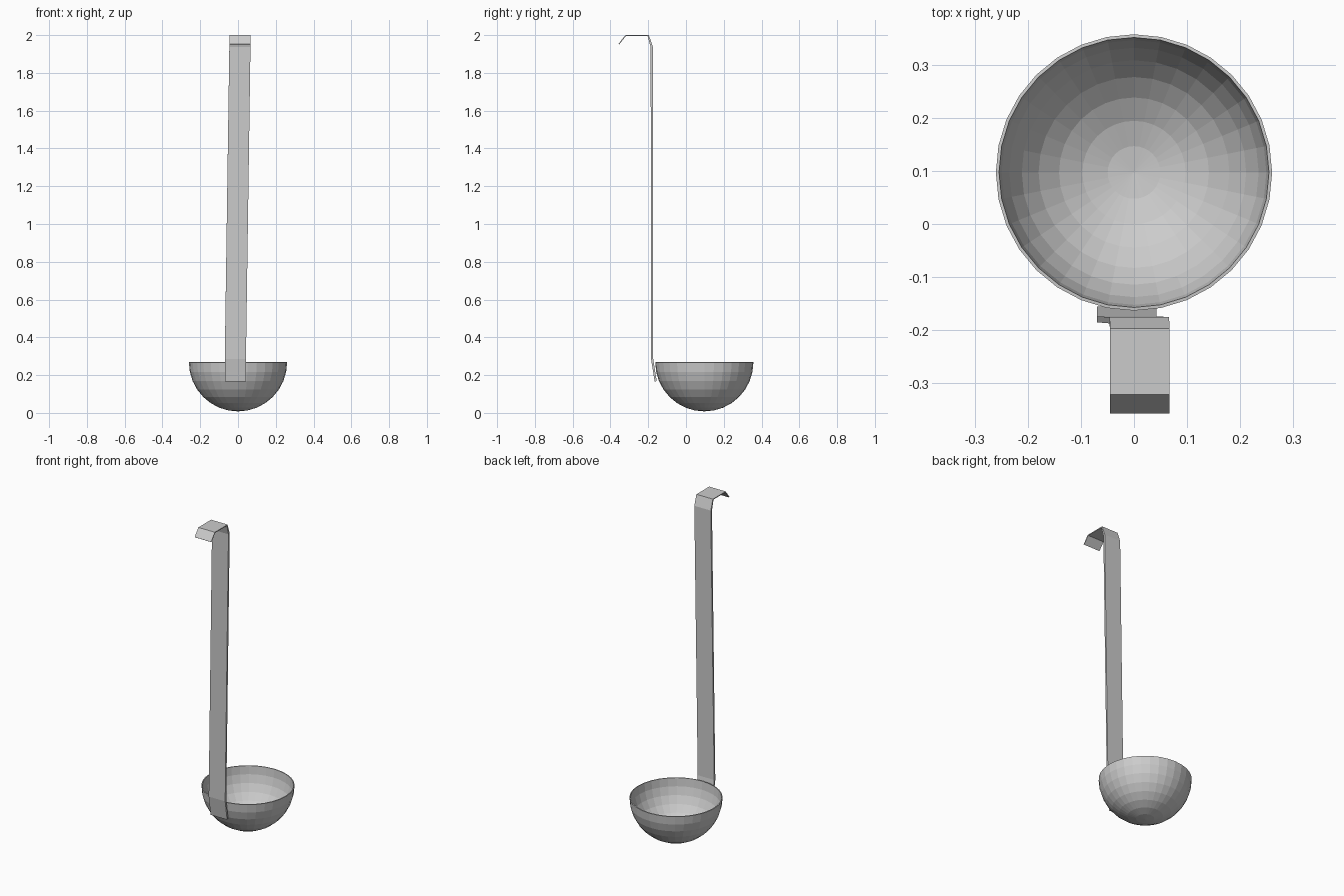
import bpy, bmesh

if "Cube" in bpy.data.objects:
    bpy.data.objects.remove(bpy.data.objects["Cube"])


def add_object(name, bm):
    bmesh.ops.recalc_face_normals(bm, faces=bm.faces)
    mesh = bpy.data.meshes.new(name)
    bm.to_mesh(mesh)
    bm.free()
    obj = bpy.data.objects.new(name, mesh)
    bpy.context.collection.objects.link(obj)
    return obj


# Bowl: lower half of a faceted sphere with a thin wall
RADIUS = 0.26
bm = bmesh.new()
bmesh.ops.create_uvsphere(bm, u_segments=32, v_segments=16, radius=RADIUS)
upper = [v for v in bm.verts if v.co.z > 0.001]
bmesh.ops.delete(bm, geom=upper, context='VERTS')
bowl = add_object("bowl", bm)
bowl.location = (0, 0.097, 0.268)
wall = bowl.modifiers.new("wall", 'SOLIDIFY')
wall.thickness = 0.006
wall.offset = -1

# Handle: bent flat strip, leaning slightly to +x
# Each section: front/outer (y, z), back/inner (y, z), centre x
HALF_WIDTH = 0.056
sections = [
    ((-0.166, 0.166), (-0.155, 0.168), -0.014),
    ((-0.185, 0.286), (-0.174, 0.288), -0.014),
    ((-0.187, 1.936), (-0.175, 1.938), 0.010),
    ((-0.203, 1.995), (-0.197, 2.000), 0.011),
    ((-0.318, 1.995), (-0.321, 2.000), 0.011),
    ((-0.353, 1.951), (-0.357, 1.954), 0.011),
]
bm = bmesh.new()
rings = []
for front, back, cx in sections:
    l, r = cx - HALF_WIDTH, cx + HALF_WIDTH
    rings.append([bm.verts.new(p) for p in
                  ((l, *front), (r, *front), (r, *back), (l, *back))])
for a, b in zip(rings, rings[1:]):
    for i in range(4):
        j = (i + 1) % 4
        bm.faces.new((a[i], a[j], b[j], b[i]))
bm.faces.new(rings[0])
bm.faces.new(rings[-1])
add_object("handle", bm)
